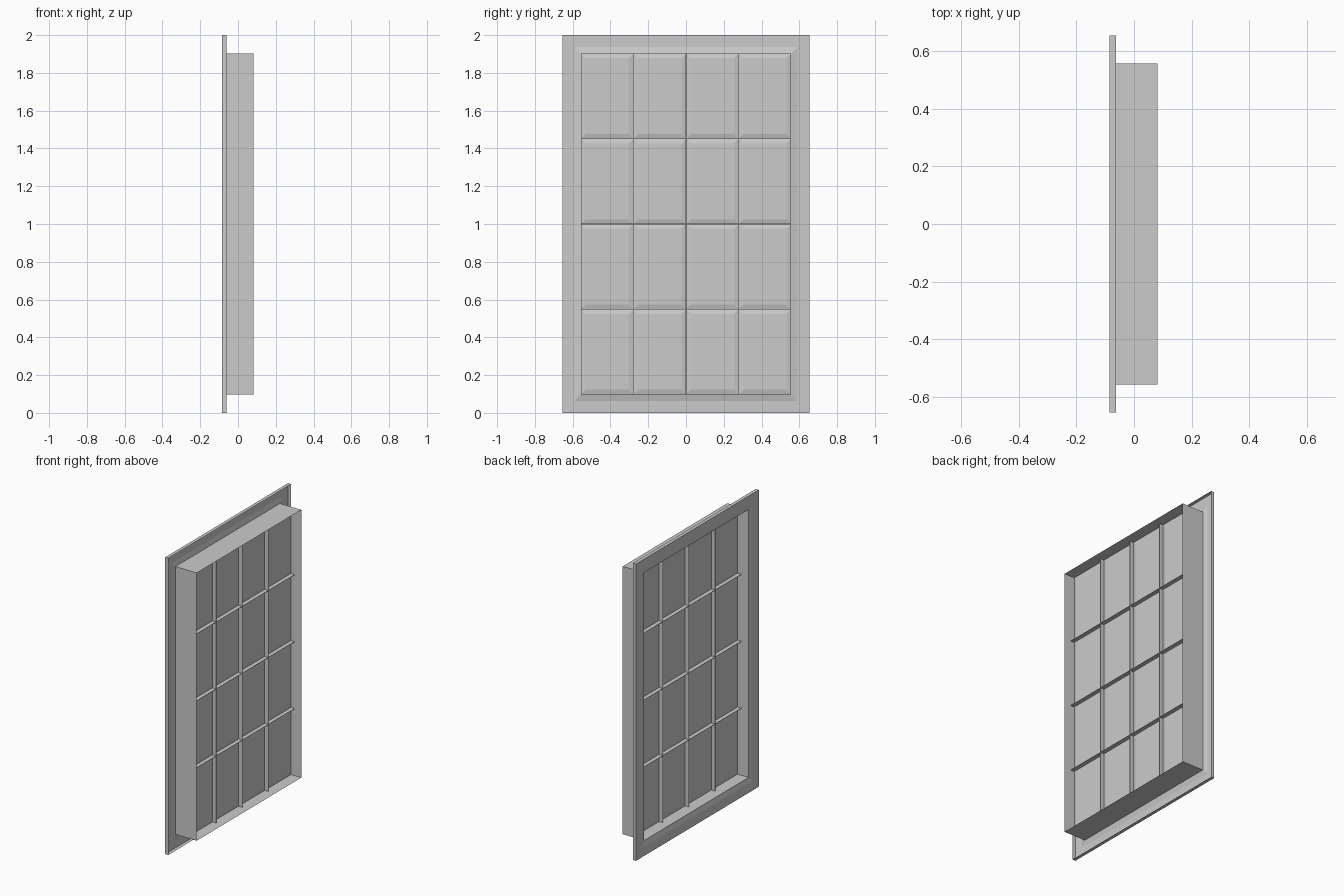
import bpy, bmesh

if "Cube" in bpy.data.objects:
    bpy.data.objects.remove(bpy.data.objects["Cube"])

HY, HZ, CZ = 0.5565, 0.9025, 1.0      # half opening and centre height
COLS, ROWS = 4, 4
PANE_X = 0.005                        # plane of the glass edges


def finish(name, bm, outward=True):
    if outward:
        bmesh.ops.recalc_face_normals(bm, faces=bm.faces)
    me = bpy.data.meshes.new(name)
    bm.to_mesh(me)
    bm.free()
    ob = bpy.data.objects.new(name, me)
    bpy.context.collection.objects.link(ob)
    return ob


def rect(bm, x, y, z, hy, hz):
    return [bm.verts.new((x, y + sy * hy, z + sz * hz))
            for sy, sz in ((-1, -1), (1, -1), (1, 1), (-1, 1))]


def bridge(bm, a, b):
    for i in range(4):
        j = (i + 1) % 4
        bm.faces.new((a[i], a[j], b[j], b[i]))


def ring(name, profile):
    """Sweep an (x, offset from opening) profile around the opening."""
    bm = bmesh.new()
    loops = [rect(bm, x, 0, CZ, HY + d, HZ + d) for x, d in profile]
    for a, b in zip(loops, loops[1:]):
        bridge(bm, a, b)
    return finish(name, bm)


# thin pressed trim: folded outer lip, flat face, shallow slope to the opening
ring("trim_flange", [(-0.062, 0.0975), (-0.085, 0.0975),
                     (-0.085, 0.034), (-0.077, 0.0)])

# deep thin-walled casing
ring("window_casing", [(-0.077, 0.0), (0.082, 0.0)])

# bevelled glass panes, thin at the edges
cw, ch = 2 * HY / COLS, 2 * HZ / ROWS
for c in range(COLS):
    for r in range(ROWS):
        y, z = -HY + (c + 0.5) * cw, CZ - HZ + (r + 0.5) * ch
        bm = bmesh.new()
        edge = rect(bm, PANE_X, y, z, cw / 2, ch / 2)
        for side in (-1, 1):
            face = rect(bm, PANE_X + side * 0.006, y, z, cw / 2 - 0.025, ch / 2 - 0.025)
            bridge(bm, edge, face)
            bm.faces.new(face)
        finish("glass_pane", bm)


# thin glazing bars standing proud on both sides of the glass
def bar(name, y, z, hy, hz):
    bm = bmesh.new()
    a = rect(bm, PANE_X - 0.028, y, z, hy, hz)
    b = rect(bm, PANE_X + 0.028, y, z, hy, hz)
    bridge(bm, a, b)
    bm.faces.new(a)
    bm.faces.new(b)
    finish(name, bm)


for c in range(1, COLS):
    bar("vertical_bar", -HY + c * cw, CZ, 0.0015, HZ)
for r in range(1, ROWS):
    bar("horizontal_bar", 0, CZ - HZ + r * ch, HY, 0.0015)
